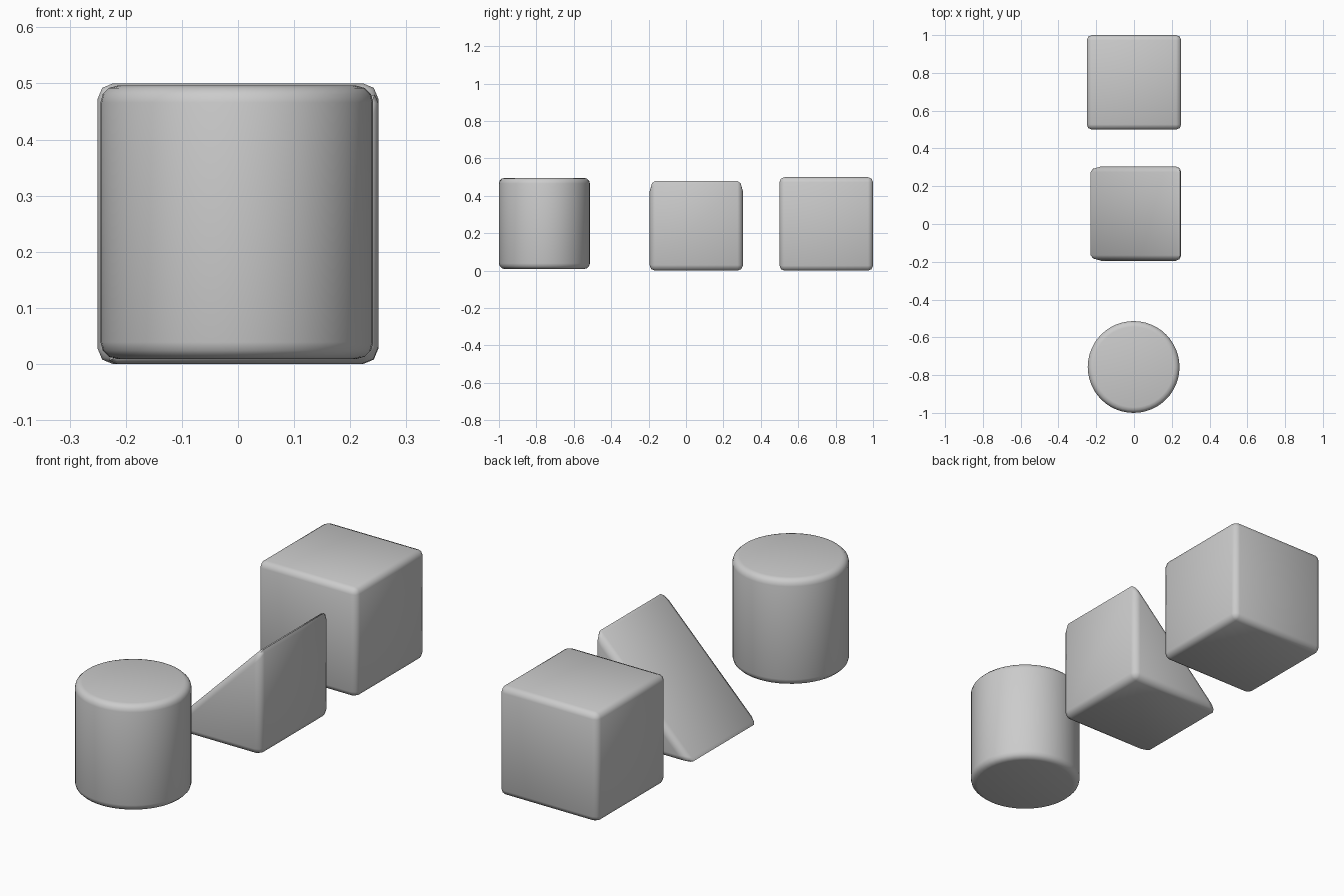
import bpy, bmesh, math

if "Cube" in bpy.data.objects:
    bpy.data.objects.remove(bpy.data.objects["Cube"])


def finish(bm, name, width, segments, angle=40):
    """Turn a bmesh into an object with rounded edges and smooth shading."""
    bmesh.ops.recalc_face_normals(bm, faces=bm.faces)
    mesh = bpy.data.meshes.new(name)
    bm.to_mesh(mesh)
    bm.free()
    ob = bpy.data.objects.new(name, mesh)
    bpy.context.collection.objects.link(ob)
    bev = ob.modifiers.new("rounding", 'BEVEL')
    bev.width = width
    bev.segments = segments
    bev.limit_method = 'ANGLE'
    bev.angle_limit = math.radians(30)
    bev.use_clamp_overlap = True
    bpy.ops.object.select_all(action='DESELECT')
    ob.select_set(True)
    bpy.context.view_layer.objects.active = ob
    bpy.ops.object.modifier_apply(modifier=bev.name)
    bpy.ops.object.shade_smooth_by_angle(angle=math.radians(angle))
    return ob


def prism(name, profile, y0, y1, width):
    """Extrude an x-z outline from y0 to y1."""
    bm = bmesh.new()
    face = bm.faces.new([bm.verts.new((x, y0, z)) for x, z in profile])
    ext = bmesh.ops.extrude_face_region(bm, geom=[face])
    for v in ext["geom"]:
        if isinstance(v, bmesh.types.BMVert):
            v.co.y = y1
    return finish(bm, name, width, 2, 60)


# Cube block at the back
prism("cube_block", [(-0.25, 0), (0.25, 0), (0.25, 0.5), (-0.25, 0.5)], 0.5, 1.0, 0.027)

# Wedge block in the middle, upright face on the right
prism("wedge_block", [(-0.245, 0), (0.25, 0), (0.25, 0.495)], -0.195, 0.305, 0.03)

# Cylinder block at the front
bm = bmesh.new()
bmesh.ops.create_cone(bm, cap_ends=True, segments=48, radius1=0.243, radius2=0.243, depth=0.487)
bmesh.ops.translate(bm, verts=bm.verts, vec=(-0.002, -0.757, 0.2525))
finish(bm, "cylinder_block", 0.03, 3)
